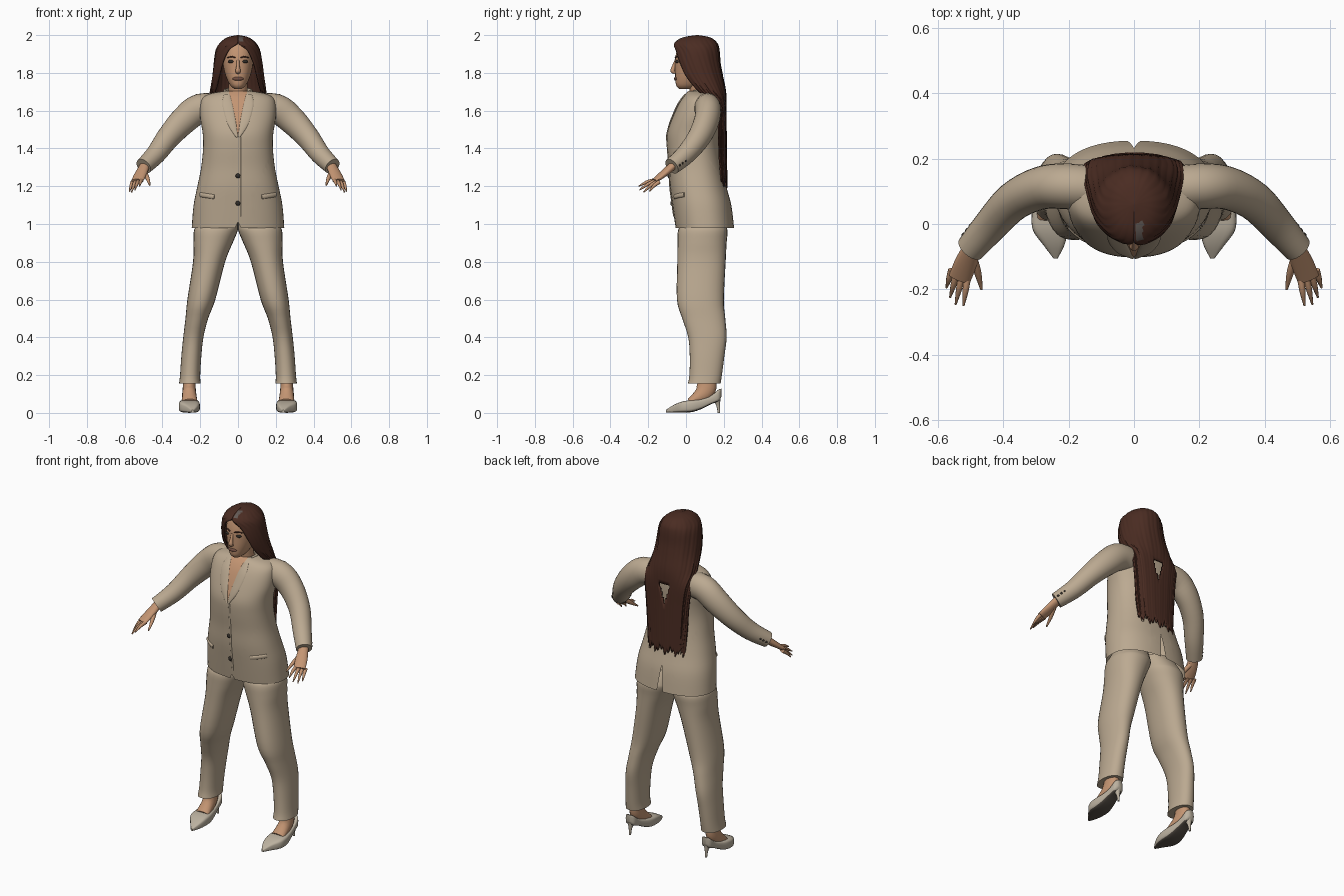
import bpy, bmesh, math
from mathutils import Vector

cube = bpy.data.objects.get("Cube")
if cube:
    bpy.data.objects.remove(cube, do_unlink=True)


def material(name, r, g, b):
    m = bpy.data.materials.new(name)
    m.use_nodes = True
    m.diffuse_color = (r, g, b, 1)
    shader = next(nd for nd in m.node_tree.nodes if nd.type == "BSDF_PRINCIPLED")
    shader.inputs["Base Color"].default_value = (r, g, b, 1)
    shader.inputs["Roughness"].default_value = 0.8
    return m


SUIT = material("beige_cloth", 0.50, 0.40, 0.285)
SKIN = material("skin", 0.55, 0.30, 0.17)
HAIR = material("dark_brown_hair", 0.069, 0.025, 0.016)
SHOE = material("pale_leather", 0.50, 0.44, 0.35)
SOLE = material("dark_sole", 0.09, 0.075, 0.06)
DARK = material("near_black", 0.03, 0.025, 0.02)
LIPS = material("brown_lips", 0.17, 0.08, 0.055)
GREY = material("grey_streak", 0.12, 0.10, 0.09)
parts = []


def finish(name, bm, *mats):
    bmesh.ops.recalc_face_normals(bm, faces=bm.faces)
    me = bpy.data.meshes.new(name)
    bm.to_mesh(me)
    bm.free()
    for m in mats:
        me.materials.append(m)
    ob = bpy.data.objects.new(name, me)
    bpy.context.scene.collection.objects.link(ob)
    parts.append(ob)
    return ob


def spline(a, b, c, d, t):
    return 0.5 * (2 * b + (c - a) * t + (2 * a - 5 * b + 4 * c - d) * t * t
                  + (3 * b - a - 3 * c + d) * t ** 3)


def resample(rows, steps=4):
    """Smooth a list of equal-length tuples with a Catmull-Rom curve."""
    out = []
    last = len(rows) - 1
    for i in range(last):
        quad = [rows[max(0, min(last, i + k))] for k in (-1, 0, 1, 2)]
        for s in range(steps):
            out.append(tuple(spline(*p, s / steps) for p in zip(*quad)))
    return out + [tuple(rows[-1])]


def power(v, k):
    return math.copysign(abs(v) ** (2 / k), v)


def skin_rings(rings, n=28, k=2.0, caps=True):
    """Bridge rings given as (centre, axis, axis)."""
    bm = bmesh.new()
    loops = []
    for c, u, v in rings:
        angles = [math.tau * i / n for i in range(n)]
        loops.append([bm.verts.new(c + u * power(math.cos(a), k) + v * power(math.sin(a), k))
                      for a in angles])
    for lo, hi in zip(loops, loops[1:]):
        for i in range(n):
            bm.faces.new((lo[i], lo[(i + 1) % n], hi[(i + 1) % n], hi[i]))
    if caps:
        bm.faces.new(loops[0])
        bm.faces.new(loops[-1])
    return bm


def stack(rows, **kw):
    """Horizontal sections: z, x min, x max, y front, y back."""
    return skin_rings([(Vector(((a + b) / 2, (f + r) / 2, z)), Vector(((b - a) / 2, 0, 0)),
                        Vector((0, (r - f) / 2, 0))) for z, a, b, f, r in resample(rows)], **kw)


def tube(name, rows, mat, s=1, n=16, side=(0, 0, 1)):
    """Sweep along x, y, z with half sizes across and along the side vector."""
    rows = resample([(s * r[0], *r[1:]) for r in rows])
    pts = [Vector(r[:3]) for r in rows]
    rings = []
    for i, r in enumerate(rows):
        t = (pts[min(i + 1, len(pts) - 1)] - pts[max(i - 1, 0)]).normalized()
        v = Vector(side)
        v = (v - t * v.dot(t)).normalized()
        rings.append((pts[i], t.cross(v) * r[3], v * r[4]))
    return finish(name, skin_rings(rings, n), mat)


def blob(name, at, size, mat):
    bm = bmesh.new()
    bmesh.ops.create_uvsphere(bm, u_segments=16, v_segments=10, radius=1)
    for v in bm.verts:
        v.co = Vector(at) + Vector(a * b for a, b in zip(v.co, size))
    return finish(name, bm, mat)


def wedge(bm, apex, slope, y_test):
    """Cut a vertical V (slope > 0 opens upward) and return its faces."""
    for s in (-1, 1):
        bmesh.ops.bisect_plane(bm, geom=bm.verts[:] + bm.edges[:] + bm.faces[:],
                               plane_co=(0, 0, apex), plane_no=(s, 0, -slope))
    found = []
    for f in bm.faces:
        c = f.calc_center_median()
        if abs(c.x) < (c.z - apex) * slope and y_test(c.y):
            found.append(f)
    return found


# Jacket body: z, half width, front, back
JACKET = [(.98, .245, -.055, .255), (1.1, .235, -.072, .24), (1.2, .215, -.085, .213),
          (1.3, .195, -.09, .19), (1.4, .185, -.1, .175), (1.48, .187, -.1, .175),
          (1.56, .2, -.075, .18), (1.63, .2, -.045, .18), (1.67, .185, -.02, .175),
          (1.692, .14, 0, .165), (1.705, .065, .015, .15)]
FULL = 2.3
bm = stack([(z, -w, w, f, b) for z, w, f, b in JACKET], n=48, k=FULL, caps=False)
for f in wedge(bm, 1.46, .2, lambda y: y < .06):
    f.material_index = 1
bmesh.ops.delete(bm, geom=wedge(bm, 1.14, -.12, lambda y: y > .1), context="FACES")
bmesh.ops.delete(bm, geom=wedge(bm, 1.01, -.5, lambda y: y < .1), context="FACES")
finish("jacket_body", bm, SUIT, SKIN)


def front(x, z):
    """Point on the front of the jacket."""
    w, f, b = min(resample(JACKET, 12), key=lambda r: abs(r[0] - z))[1:]
    depth = (1 - min(1, abs(x) / w) ** FULL) ** (1 / FULL)
    return (x, (f + b) / 2 - (b - f) / 2 * depth, z)


# Collar, closing edge and buttons
tube("collar", [(x, y, z, .007, .012) for x, y, z in
                ((.062, .04, 1.696), (.07, .085, 1.703), (.042, .14, 1.708),
                 (-.042, .14, 1.708), (-.07, .085, 1.703), (-.062, .04, 1.696))], SUIT)
tube("closing_edge", [(*front(.01, z), .004, .006) for z in (1.46, 1.3, 1.2, 1.1, 1.04)],
     SUIT, n=8, side=(1, 0, 0))
for z in (1.255, 1.11):
    blob("jacket_button", front(0, z), (.013, .01, .013), DARK)

LEG = [(1.06, 0, .19, .02, .17), (.99, 0, .222, -.03, .21), (.96, .003, .234, -.043, .22),
       (.9, .028, .236, -.045, .215), (.8, .068, .238, -.046, .21), (.6, .12, .268, -.048, .2),
       (.5, .158, .278, -.02, .208), (.4, .183, .29, .012, .215), (.3, .194, .3, .02, .203),
       (.2, .2, .307, .018, .19), (.155, .198, .312, .01, .183)]
SHOE_ROWS = [(-.106, .24, .006, .003, .016), (-.065, .245, .032, .002, .042),
             (-.02, .256, .053, .002, .06), (.03, .258, .055, .004, .068),
             (.08, .258, .046, .02, .074), (.13, .258, .036, .045, .09),
             (.172, .258, .03, .062, .123), (.187, .258, .012, .085, .128)]
TIPS = [(.522, -.25, 1.2), (.546, -.246, 1.18), (.563, -.225, 1.168), (.574, -.195, 1.172)]

for s, label in ((1, "left"), (-1, "right")):
    # Lapels and pocket flaps
    tube(label + "_lapel", [(*front(.2 * (z - 1.46) + w * .8, z), .005, w) for z, w in
                            ((1.46, .006), (1.52, .02), (1.58, .026), (1.64, .026), (1.685, .016))],
         SUIT, s, side=(1, 0, 0))
    tube(label + "_pocket_flap", [(*front(x, 1.125 + x * .15), .006, .012)
                                  for x in (.125, .15, .18, .2)], SUIT, s, 12)

    # Sleeve with buttons
    tube(label + "_sleeve", [(.08, .105, 1.612, .065, .072), (.2, .115, 1.612, .07, .078),
                             (.285, .11, 1.55, .066, .074), (.368, .07, 1.46, .06, .063),
                             (.435, .0, 1.37, .053, .053), (.5, -.075, 1.305, .045, .045)],
         SUIT, s, 24)
    for k in range(3):
        blob(label + "_cuff_button", (s * (.498 + k * .011), -.006 - k * .014, 1.335 - k * .012),
             (.008, .008, .008), DARK)

    # Hand
    tube(label + "_palm", [(.49, -.06, 1.317, .026, .022), (.515, -.12, 1.265, .034, .018),
                           (.534, -.168, 1.228, .034, .012)], SKIN, s)
    for i, tip in enumerate(TIPS):
        base = Vector((.51 + i * .016, -.165 + i * .008, 1.232 - i * .003))
        mid = base.lerp(Vector(tip), .5) + Vector((0, 0, .006))
        tube(label + "_finger", [(*base, .011, .011), (*mid, .009, .009), (*tip, .003, .003)],
             SKIN, s, 8)
    tube(label + "_thumb", [(.495, -.1, 1.275, .014, .014), (.478, -.15, 1.24, .011, .011),
                            (.467, -.2, 1.205, .004, .004)], SKIN, s, 8)

    # Trouser leg
    bm = stack(LEG, k=2.2)
    for v in bm.verts:
        v.co.x *= s
    finish(label + "_trouser_leg", bm, SUIT)

    # Foot, shoe and heel
    tube(label + "_foot", [(.255, .115, .22, .04, .034), (.258, .11, .14, .052, .034),
                           (.258, .085, .095, .045, .038), (.256, .02, .056, .02, .042)],
         SKIN, s, side=(1, 0, 0))
    bm = skin_rings([(Vector((s * x, y, (lo + hi) / 2)), Vector((w, 0, 0)),
                      Vector((0, 0, (hi - lo) / 2))) for y, x, w, lo, hi in resample(SHOE_ROWS)],
                    k=4)
    bmesh.ops.recalc_face_normals(bm, faces=bm.faces)
    for f in bm.faces:
        f.material_index = int(f.normal.z < -.7)
    finish(label + "_shoe", bm, SHOE, SOLE)
    tube(label + "_heel", [(.258, .162, .075, .022, .022), (.258, .17, .04, .01, .01),
                           (.258, .174, 0, .006, .006)], SHOE, s, 12, (1, 0, 0))

    # Eyes and brows
    blob(label + "_eye", (s * .035, -.046, 1.86), (.019, .01, .009), DARK)
    tube(label + "_brow", [(.014, -.056, 1.88, .004, .003), (.035, -.051, 1.886, .004, .004),
                           (.057, -.036, 1.88, .004, .002)], HAIR, s, 8)

# Head, neck, nose and mouth
HEAD = [(1.715, .02, -.035, .03), (1.735, .042, -.052, .07), (1.78, .064, -.057, .12),
        (1.83, .077, -.058, .15), (1.88, .081, -.057, .155), (1.93, .08, -.045, .15),
        (1.955, .068, -.03, .135), (1.975, .04, .01, .1)]
finish("head", stack([(z, -w, w, f, b) for z, w, f, b in HEAD], k=2.2), SKIN)
tube("neck", [(0, .085, 1.64, .06, .06), (0, .07, 1.7, .05, .05), (0, .06, 1.78, .05, .05)],
     SKIN, side=(1, 0, 0))
tube("nose", [(0, -.054, 1.868, .006, .007), (0, -.064, 1.835, .01, .009),
              (0, -.07, 1.81, .012, .014), (0, -.058, 1.8, .006, .01)], SKIN, side=(1, 0, 0))
blob("lips", (0, -.053, 1.769), (.029, .01, .011), LIPS)

# Long hair: z, half width, centre y, half depth, half opening in degrees
LOCKS = [(1.994, .004, .06, .004, 0), (1.982, .055, .055, .07, 0), (1.955, .09, .052, .107, 2),
         (1.92, .11, .055, .115, 26), (1.85, .122, .06, .116, 42), (1.78, .13, .078, .111, 50),
         (1.7, .142, .12, .085, 58), (1.62, .15, .17, .038, 82), (1.5, .14, .175, .034, 90),
         (1.35, .13, .175, .036, 92), (1.22, .12, .182, .031, 95)]
bm = bmesh.new()
COLS = 72
rows = []
for z, w, cy, d, gap in resample(LOCKS):
    row = []
    for i in range(COLS + 1):
        a = math.radians(gap + (360 - 2 * gap) * i / COLS)
        r = 1 + .014 * math.sin(i * 1.9) + .01 * math.sin(i * .7)
        ragged = max(0, 1.4 - z) * .09 * (math.sin(i * .45) + math.sin(i * 1.3))
        row.append(bm.verts.new((w * r * math.sin(a), cy - d * r * math.cos(a), z + ragged)))
    rows.append(row)
bm.faces.new(rows[0][:COLS])
for lo, hi in zip(rows, rows[1:]):
    for i in range(COLS):
        bm.faces.new((lo[i], lo[i + 1], hi[i + 1], hi[i]))

# Grey streak over the forehead and a parting low on the back
parting = []
for f in bm.faces:
    c = f.calc_center_median()
    f.material_index = int(.006 < c.x < .026 and c.y < .005 and c.z > 1.96)
    if c.y > .1 and 1.51 < c.z < 1.63 and abs(c.x) < .28 * (c.z - 1.49):
        parting.append(f)
bmesh.ops.delete(bm, geom=parting, context="FACES")
hair = finish("long_hair", bm, HAIR, GREY)
solid = hair.modifiers.new("thickness", "SOLIDIFY")
solid.thickness = .012
solid.offset = 0

# Smooth shading with sharp edges kept
bpy.ops.object.select_all(action="DESELECT")
for ob in parts:
    ob.select_set(True)
bpy.context.view_layer.objects.active = parts[0]
bpy.ops.object.shade_smooth_by_angle(angle=math.radians(50))
